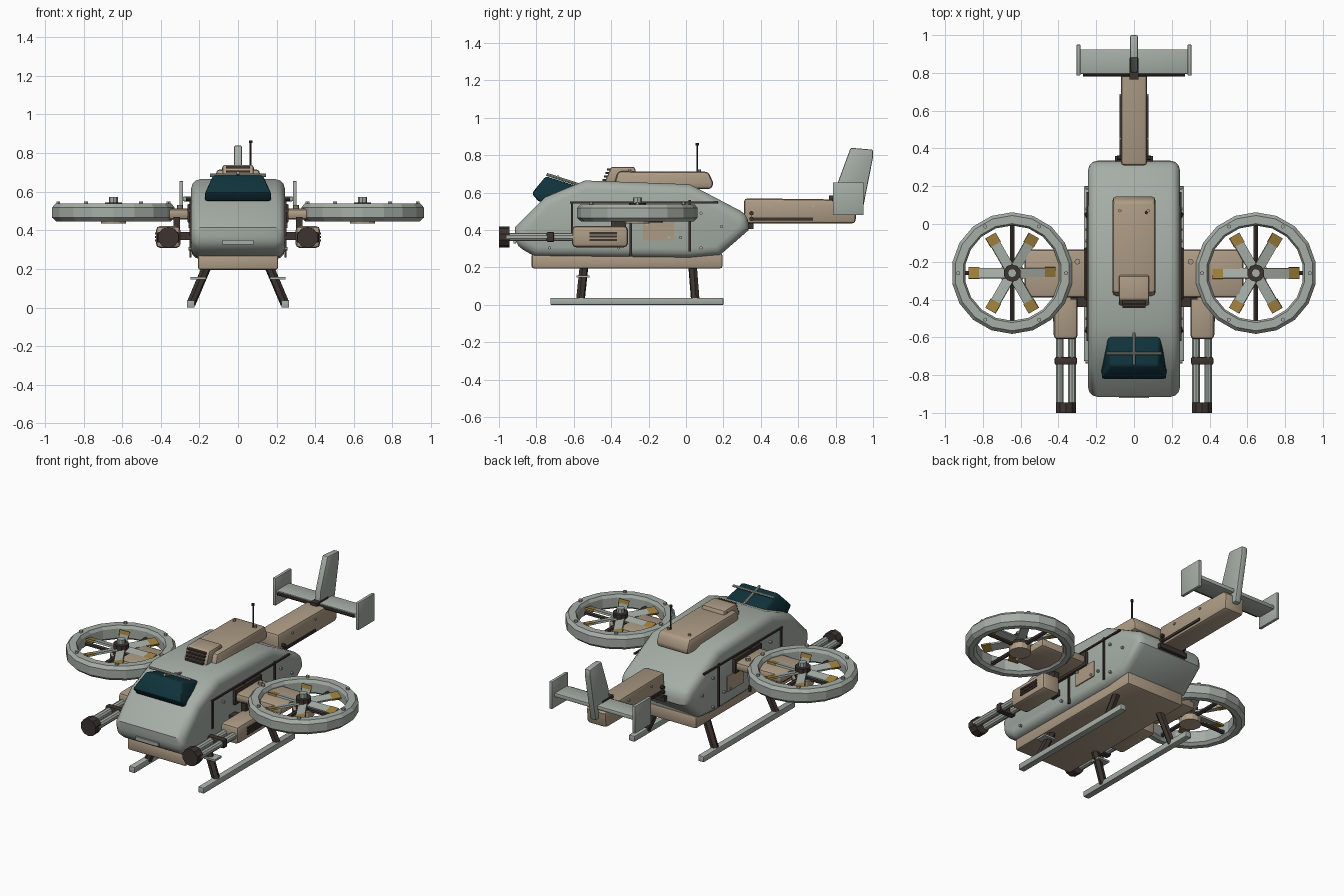
import bpy, bmesh
from math import pi, sin, cos, radians
from mathutils import Vector, Matrix

old = bpy.data.objects.get("Cube")
if old:
    bpy.data.objects.remove(old, do_unlink=True)


def material(name, rgb):
    m = bpy.data.materials.new(name)
    m.use_nodes = True
    m.diffuse_color = (*rgb, 1)
    m.node_tree.nodes["Principled BSDF"].inputs["Base Color"].default_value = (*rgb, 1)
    return m


GRAY = material("sage_gray", (0.38, 0.42, 0.38))
TAN = material("sand_tan", (0.42, 0.33, 0.235))
BROWN = material("dark_brown", (0.045, 0.033, 0.028))
TEAL = material("canopy_teal", (0.005, 0.032, 0.043))
GOLD = material("blade_gold", (0.34, 0.21, 0.045))


def finish(name, bm, mat, bevel=0, seg=2, limit=50):
    bmesh.ops.recalc_face_normals(bm, faces=bm.faces)
    if bevel:
        edges = [e for e in bm.edges if e.calc_face_angle(0) > radians(limit)]
        bmesh.ops.bevel(bm, geom=edges, offset=bevel, segments=seg, profile=0.5, affect='EDGES')
    me = bpy.data.meshes.new(name)
    bm.to_mesh(me)
    bm.free()
    me.materials.append(mat)
    ob = bpy.data.objects.new(name, me)
    bpy.context.collection.objects.link(ob)
    if bevel:
        bpy.ops.object.select_all(action='DESELECT')
        ob.select_set(True)
        bpy.context.view_layer.objects.active = ob
        bpy.ops.object.shade_smooth_by_angle(angle=radians(35))
    return ob


def box(name, xs, ys, zs, mat, bevel=0, turn=None):
    """Box between limits, optionally turned about its own centre."""
    bm = bmesh.new()
    mid = Vector([sum(p) / 2 for p in (xs, ys, zs)])
    size = [abs(p[1] - p[0]) for p in (xs, ys, zs)]
    mat4 = Matrix.Translation(mid) @ (turn or Matrix()) @ Matrix.Diagonal((*size, 1))
    bmesh.ops.create_cube(bm, size=1, matrix=mat4)
    return finish(name, bm, mat, bevel)


def prism(name, profile, half, mat, bevel=0, seg=2, limit=50, taper=None):
    """Side profile (y, z) extended across x, with an optional width rule."""
    bm = bmesh.new()
    sides = []
    for s in (-1, 1):
        sides.append([bm.verts.new((s * half * (taper(y, z) if taper else 1), y, z)) for y, z in profile])
    a, b = sides
    bm.faces.new(a)
    bm.faces.new(b[::-1])
    for i in range(len(a)):
        j = (i + 1) % len(a)
        bm.faces.new((a[i], b[i], b[j], a[j]))
    return finish(name, bm, mat, bevel, seg, limit)


def rod(name, p, q, r, mat, sides=8, r2=None):
    bm = bmesh.new()
    p, q = Vector(p), Vector(q)
    d = q - p
    m = Matrix.Translation((p + q) / 2) @ d.to_track_quat('Z', 'Y').to_matrix().to_4x4()
    bmesh.ops.create_cone(bm, cap_ends=True, segments=sides, radius1=r,
                          radius2=r if r2 is None else r2, depth=d.length, matrix=m)
    return finish(name, bm, mat)


def ring(name, centre, profile, mat, n=18):
    """Closed (radius, z) profile turned about a vertical axis."""
    bm = bmesh.new()
    loops = []
    for k in range(n):
        a = 2 * pi * (k + 0.5) / n
        loops.append([bm.verts.new((centre[0] + r * cos(a), centre[1] + r * sin(a), z)) for r, z in profile])
    for k in range(n):
        a, b = loops[k], loops[(k + 1) % n]
        for i in range(len(profile)):
            j = (i + 1) % len(profile)
            bm.faces.new((a[i], a[j], b[j], b[i]))
    return finish(name, bm, mat)


# Fuselage and belly
prism("fuselage", [(-.915, .32), (-.915, .415), (-.755, .575), (-.54, .665), (.02, .645), (.335, .48),
                   (.335, .40), (.18, .265), (.02, .25), (-.81, .26)], .243, GRAY, .05, 3, 60)
box("belly_pan", (-.207, .207), (-.825, .195), (.195, .275), TAN, .012)
box("nose_slot", (-.08, .08), (-.922, -.91), (.327, .35), GRAY)

# Canopy with its cross frame
prism("canopy", [(-.825, .595), (-.75, .688), (-.56, .628), (-.56, .59), (-.72, .54), (-.79, .555)],
      .175, TEAL, .014, 2, 40,
      lambda y, z: (1 if z < .61 else 1 - 3.2 * (z - .61)) * (1 - .6 * max(0, y + .8)))
rod("canopy_frame_long", (0, -.745, .698), (0, -.565, .64), .008, GRAY)
rod("canopy_frame_cross", (-.145, -.685, .685), (.145, -.685, .685), .008, GRAY)

# Roof engine housing, intake and antenna
prism("engine_housing", [(-.385, .64), (-.365, .715), (.12, .712), (.145, .655), (.14, .62), (-.385, .62)],
      .113, TAN, .018)
prism("intake", [(-.435, .655), (-.40, .738), (-.275, .738), (-.255, .655)], .08, TAN, .01)
for k in range(4):
    z = .667 + k * .019
    y = -.438 + k * .008
    box("intake_slat", (-.062, .062), (y - .008, y + .03), (z - .005, z + .005), BROWN)
rod("antenna", (.065, .06, .69), (.065, .06, .86), .005, BROWN, 6)
rod("antenna_tip", (.065, .06, .852), (.065, .06, .866), .009, BROWN)

# Tail boom, fin and stabiliser
prism("tail_boom", [(.31, .435), (.31, .57), (.885, .563), (.915, .53), (.905, .435)], .07, TAN, .018)
box("boom_collar", (-.10, .10), (.31, .36), (.405, .435), BROWN)
prism("tail_fin", [(.79, .485), (.94, .485), (1, .79), (1, .83), (.88, .84), (.81, .65)], .02, GRAY, .008)
box("fin_root", (-.023, .023), (.765, .88), (.555, .585), BROWN)
box("stabiliser", (-.285, .285), (.795, .925), (.55, .575), GRAY, .005)
rod("stabiliser_rod", (-.27, .79, .56), (.27, .79, .56), .01, BROWN)

for s in (-1, 1):
    def X(a, b):
        return (s * a, s * b)

    # Tail side details
    box("stabiliser_end_plate", X(.284, .304), (.785, .95), (.48, .655), GRAY, .004)
    box("boom_strip", X(.066, .077), (.35, .68), (.452, .468), BROWN)
    for k in range(3):
        rod("collar_bolt", (s * .07, .35, .43 + k * .03), (s * .09, .35, .43 + k * .03), .012, BROWN)
    for y in (.45, .68):
        rod("boom_rivet", (s * .06, y, .53), (s * .077, y, .53), .008, GRAY, 6)

    # Side seams, access panel and rivets
    box("seam_rail", X(.24, .252), (-.62, .17), (.543, .553), BROWN)
    for y, low, high in ((-.61, .37, .55), (-.295, .26, .55), (.02, .285, .56)):
        box("seam_post", X(.24, .252), (y - .006, y + .006), (low, high), BROWN)
    box("access_panel", X(.24, .25), (-.23, -.065), (.345, .445), TAN)
    for y, z in ((-.73, .305), (-.5, .5), (-.36, .305), (-.03, .36), (-.21, .43), (-.09, .36),
                 (.08, .305), (.08, .49), (.19, .42)):
        rod("side_rivet", (s * .24, y, z), (s * .256, y, z), .009, GRAY, 6)
    for y in (-.3, .07):
        rod("housing_rivet", (s * .075, y, .70), (s * .075, y, .724), .009, TAN, 6)

    # Stub wing
    box("wing_root", X(.235, .262), (-.40, -.125), (.44, .535), BROWN, .006)
    box("stub_wing", X(.24, .58), (-.39, -.135), (.456, .512), TAN, .02)
    rod("wing_bolt", (s * .30, -.2, .5), (s * .30, -.2, .53), .015, TAN)

    # Ducted rotor
    cx, cy = s * .645, -.26
    ring("rotor_duct", (cx, cy), [(.322, .465), (.322, .518), (.305, .538), (.262, .538), (.252, .52),
                                  (.252, .46), (.27, .445), (.30, .445)], GRAY)
    rod("rotor_hub", (cx, cy, .46), (cx, cy, .545), .046, BROWN, 10)
    rod("rotor_cap", (cx, cy, .54), (cx, cy, .573), .024, GRAY)
    rod("rotor_base", (cx, cy, .435), (cx, cy, .475), .065, TAN, 12)
    for k in range(4):
        a = k * pi / 2
        rod("rotor_spar", (cx, cy, .475), (cx + .26 * cos(a), cy + .26 * sin(a), .475), .013, BROWN, 6)
    for k in range(6):
        a = k * pi / 3
        turn = Matrix.Rotation(a, 4, 'Z') @ Matrix.Rotation(radians(14), 4, 'X')
        for name, r0, r1, w, mat in (("rotor_blade", .035, .175, .027, GRAY),
                                     ("blade_tip", .173, .23, .031, GOLD)):
            mx, my = cx + (r0 + r1) / 2 * cos(a), cy + (r0 + r1) / 2 * sin(a)
            h = (r1 - r0) / 2
            box(name, (mx - h, mx + h), (my - w, my + w), (.505, .517), mat, 0, turn)
        b = a + pi / 6
        px, py = cx + .285 * cos(a), cy + .285 * sin(a)
        rod("duct_bolt", (px, py, .53), (px, py, .55), .011, GRAY, 6)

    # Gun pod with twin barrels
    box("gun_pod", X(.298, .425), (-.61, -.31), (.308, .422), TAN, .022)
    box("pod_pylon", X(.30, .335), (-.40, -.32), (.41, .47), BROWN)
    box("pod_brace", X(.24, .31), (-.44, -.38), (.35, .39), BROWN)
    for k in range(3):
        z = .347 + k * .018
        box("pod_vent", X(.42, .43), (-.515, -.37), (z - .006, z + .006), BROWN)
    for x in (.328, .393):
        rod("gun_barrel", (s * x, -.60, .363), (s * x, -.96, .363), .022, GRAY, 10)
    box("barrel_clamp", X(.302, .42), (-.745, -.705), (.336, .39), BROWN, .008)
    rod("muzzle", (s * .36, -.945, .363), (s * .36, -1, .363), .055, BROWN, 10)

    # Landing skids
    box("skid", X(.225, .265), (-.725, .20), (0, .037), GRAY, .004)
    for top, foot in ((-.545, -.565), (.035, .05)):
        rod("skid_leg", (s * .162, top, .21), (s * .243, foot, .02), .024, BROWN, 6)
    box("leg_step", X(.165, .245), (-.585, -.515), (.146, .158), GRAY)
